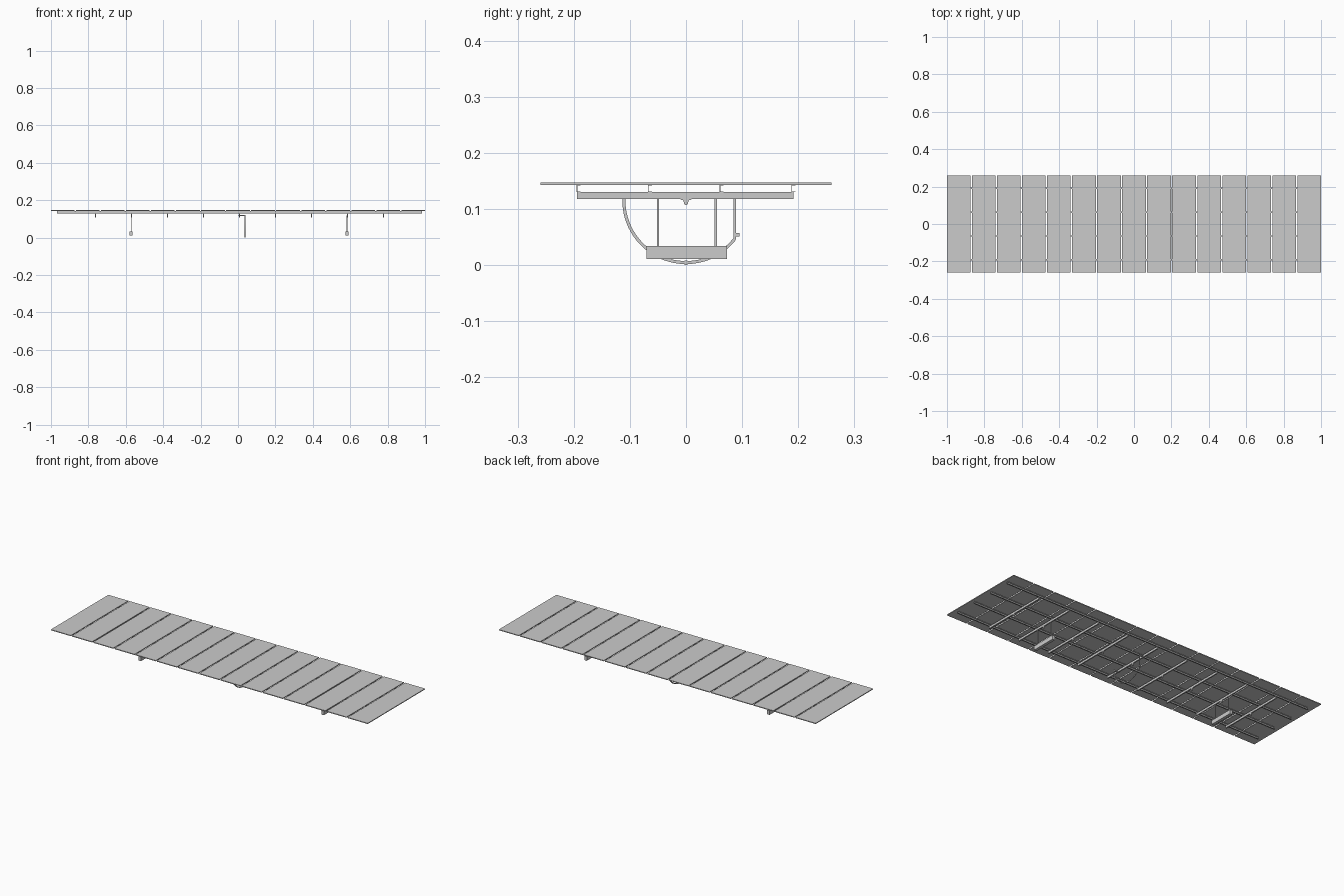
import bpy, bmesh
from math import cos, sin, radians

if "Cube" in bpy.data.objects:
    bpy.data.objects.remove(bpy.data.objects["Cube"])


def mesh_object(name, bm):
    bmesh.ops.recalc_face_normals(bm, faces=bm.faces)
    me = bpy.data.meshes.new(name)
    bm.to_mesh(me)
    bm.free()
    ob = bpy.data.objects.new(name, me)
    bpy.context.collection.objects.link(ob)
    return ob


def box(name, x0, x1, y0, y1, z0, z1):
    bm = bmesh.new()
    bmesh.ops.create_cube(bm, size=1)
    for v in bm.verts:
        v.co = ((x0 + x1) / 2 + v.co.x * (x1 - x0),
                (y0 + y1) / 2 + v.co.y * (y1 - y0),
                (z0 + z1) / 2 + v.co.z * (z1 - z0))
    return mesh_object(name, bm)


def extrude_x(name, profile, x0, x1):
    """Extrude a closed (y, z) outline along x."""
    bm = bmesh.new()
    face = bm.faces.new([bm.verts.new((x0, y, z)) for y, z in profile])
    geom = bmesh.ops.extrude_face_region(bm, geom=[face])["geom"]
    for v in geom:
        if isinstance(v, bmesh.types.BMVert):
            v.co.x = x1
    return mesh_object(name, bm)


# Row of flat panels
COUNT, WIDTH = 15, 0.1265
pitch = (2 - WIDTH) / (COUNT - 1)
for i in range(COUNT):
    x = -1 + i * pitch
    box(f"panel_{i + 1}", x, x + WIDTH, -0.259, 0.259, 0.1425, 0.147)

# Four lengthwise thin channel rails
T = 0.0013
for i, y in enumerate((-0.195, -0.068, 0.060, 0.188)):
    c = [(y, 0.13), (y + 0.007, 0.13), (y + 0.007, 0.13 + T), (y + T, 0.13 + T),
         (y + T, 0.1425 - T), (y + 0.007, 0.1425 - T), (y + 0.007, 0.1425), (y, 0.1425)]
    extrude_x(f"rail_{i + 1}", c, -0.968, 0.984)

# Cross beams, each with a small pivot bracket below
for i in range(9):
    x = 0.008 + (i - 4) * 0.1925
    box(f"cross_beam_{i + 1}", x - 0.0035, x + 0.0035, -0.194, 0.192, 0.118, 0.13)
    bracket = [(-0.01, 0.118), (-0.01, 0.1165), (-0.005, 0.1155), (-0.003, 0.108),
               (0, 0.1065), (0.003, 0.108), (0.005, 0.1155), (0.01, 0.1165), (0.01, 0.118)]
    extrude_x(f"pivot_bracket_{i + 1}", bracket, x - 0.003, x + 0.003)

# Two foot blocks with paired thin posts
for side, x in (("left", -0.571), ("right", 0.583)):
    box(f"{side}_foot_block", x - 0.008, x + 0.008, -0.07, 0.073, 0.011, 0.034)
    for j, y in enumerate((-0.05, 0.053)):
        box(f"{side}_post_{j + 1}", x - 0.002, x + 0.002, y - 0.002, y + 0.002, 0.034, 0.119)

# Curved drive arc in the middle
XA, ZC = 0.038, 0.115
angles = [radians(178 + i * (322 - 178) / 32) for i in range(33)]
arc = [(0.1135 * cos(a), ZC + 0.1135 * sin(a)) for a in angles]
arc += [(0.108 * cos(a), ZC + 0.108 * sin(a)) for a in reversed(angles)]
extrude_x("drive_arc", arc, XA - 0.002, XA + 0.002)
box("arc_guide", XA - 0.003, XA + 0.003, -0.003, 0.003, 0.0, 0.008)

# Arc strut, end lug and the bars that tie the arc to the middle beam
box("arc_strut", XA - 0.002, XA + 0.002, 0.0845, 0.0895, 0.046, 0.12)
box("arc_end_lug", XA - 0.003, XA + 0.003, 0.089, 0.095, 0.051, 0.057)
for name, y in (("front_tie_bar", -0.1105), ("back_tie_bar", 0.087)):
    box(name, 0.004, XA + 0.002, y - 0.0025, y + 0.0025, 0.115, 0.121)
